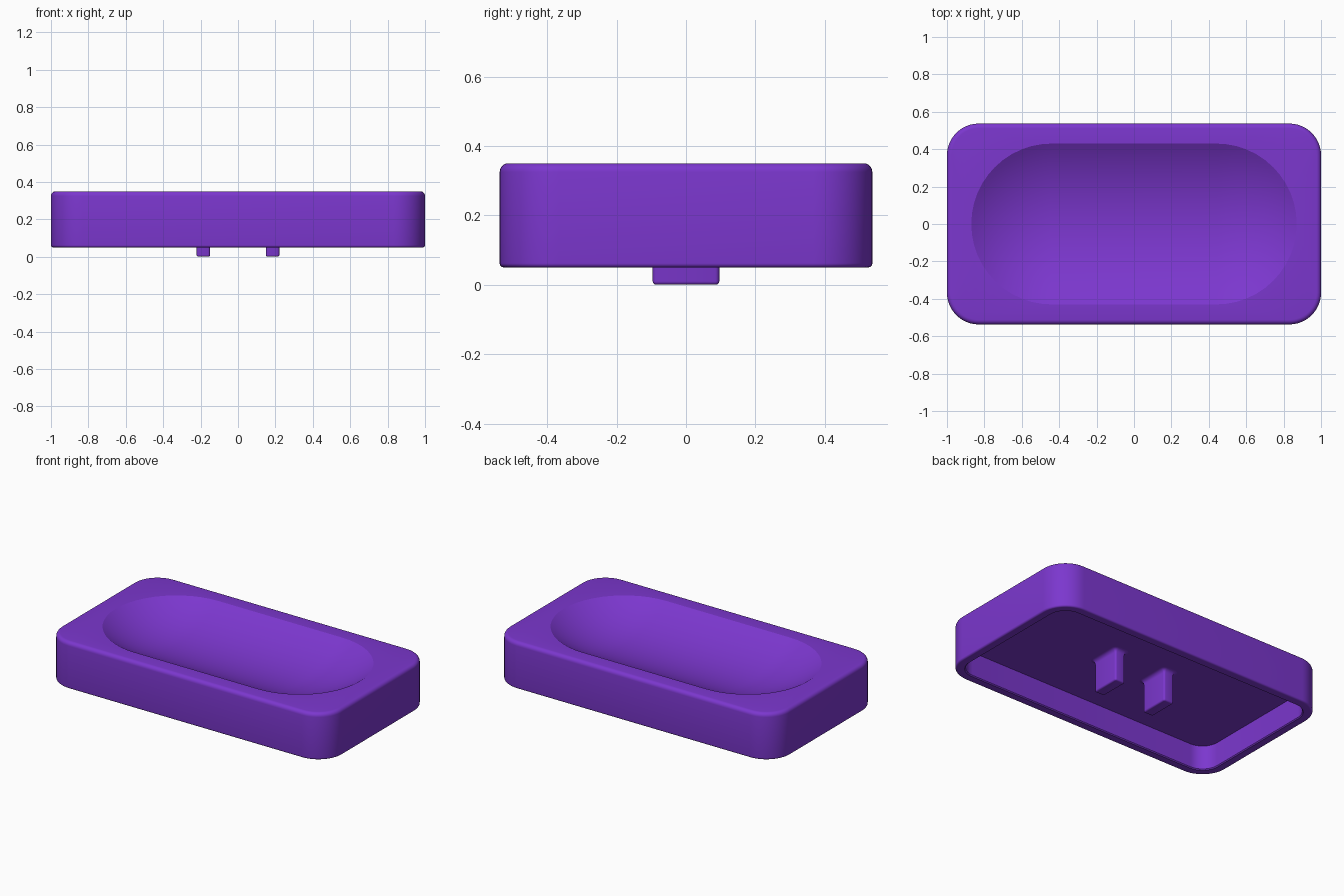
import bpy, bmesh, math

if "Cube" in bpy.data.objects:
    bpy.data.objects.remove(bpy.data.objects["Cube"])

purple = bpy.data.materials.new("purple")
purple.diffuse_color = (0.2, 0.038, 0.62, 1)
purple.use_nodes = True
purple.node_tree.nodes["Principled BSDF"].inputs["Base Color"].default_value = purple.diffuse_color


def ring(hx, hy, r, z, n=12):
    """Rounded rectangle loop with half sizes hx, hy and corner radius r."""
    pts = []
    for k, (sx, sy) in enumerate([(1, 1), (-1, 1), (-1, -1), (1, -1)]):
        for i in range(n + 1):
            a = math.pi / 2 * (k + i / n)
            pts.append((sx * (hx - r) + r * math.cos(a),
                        sy * (hy - r) + r * math.sin(a), z))
    return pts


def loft(name, rings, cap_end=False, x=0):
    """Skin consecutive rings into one smooth-shaded object."""
    bm = bmesh.new()
    loops = [[bm.verts.new(p) for p in r] for r in rings]
    for a, b in zip(loops, loops[1:]):
        for i in range(len(a)):
            j = (i + 1) % len(a)
            bm.faces.new((a[i], a[j], b[j], b[i]))
    bm.faces.new(loops[0][::-1])
    if cap_end:
        bm.faces.new(loops[-1])
    bmesh.ops.remove_doubles(bm, verts=bm.verts, dist=0.0001)
    bmesh.ops.recalc_face_normals(bm, faces=bm.faces)
    mesh = bpy.data.meshes.new(name)
    bm.to_mesh(mesh)
    bm.free()
    ob = bpy.data.objects.new(name, mesh)
    ob.location.x = x
    mesh.materials.append(purple)
    bpy.context.collection.objects.link(ob)
    bpy.ops.object.select_all(action='DESELECT')
    ob.select_set(True)
    bpy.context.view_layer.objects.active = ob
    bpy.ops.object.shade_smooth_by_angle(angle=math.radians(25))
    return ob


HX, HY, R = 1.0, 0.537, 0.17
BOTTOM, CEILING, TOP = 0.05, 0.21, 0.35
WALL, STEPS = 0.06, 5


def inset(d, z):
    return ring(HX - d, HY - d, R - d, z)


# Hollow underside and bottom rim
body = [inset(WALL, CEILING), inset(WALL, BOTTOM + 0.006), inset(WALL - 0.006, BOTTOM)]

# Outer wall with a small bottom round and a larger top round
for radius, z, start in ((0.012, BOTTOM + 0.012, -90), (0.025, TOP - 0.025, 0)):
    for i in range(STEPS + 1):
        a = math.radians(start + 90 * i / STEPS)
        body.append(inset(radius * (1 - math.cos(a)), z + radius * math.sin(a)))

# Dish: circular arc profile swept round a capsule outline
DISH_X, DISH_Y, DEPTH = 0.87, 0.43, 0.125
arc_r = (DISH_Y ** 2 + DEPTH ** 2) / (2 * DEPTH)
edge = math.asin(DISH_Y / arc_r)
for i in range(17):
    a = edge * (1 - i / 16)
    w = arc_r * math.sin(a)
    z = TOP - DEPTH + arc_r * (1 - math.cos(a))
    body.append(ring(DISH_X - DISH_Y + w, w, w, z))
loft("dish_body", body)

# Two mounting tabs with rounded tips and filleted roots
for side, x in (("left", -0.185), ("right", 0.185)):
    tab = []
    for i in range(STEPS + 1):
        a = math.radians(90 * i / STEPS)
        d = 0.01 * (1 - math.sin(a))
        tab.append(ring(0.036 - d, 0.096 - d, 0.012 - d, 0.01 * (1 - math.cos(a)), 4))
    for i in range(STEPS + 1):
        a = math.radians(90 * i / STEPS)
        d = 0.025 * (1 - math.cos(a))
        tab.append(ring(0.036 + d, 0.096 + d, 0.012 + d,
                        CEILING - 0.025 * (1 - math.sin(a)), 4))
    loft(side + "_tab", tab, cap_end=True, x=x)
